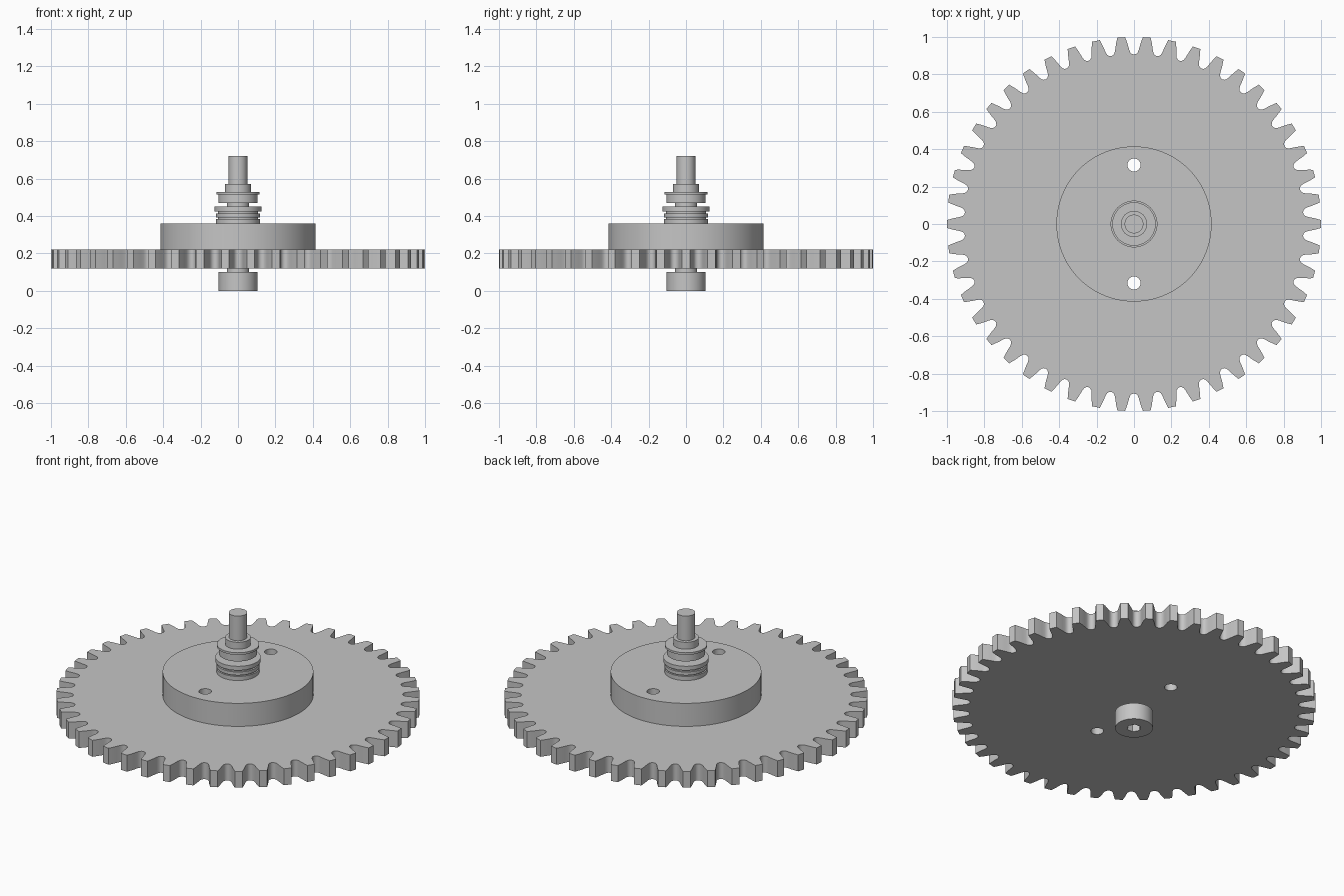
import bpy, bmesh
from math import cos, sin, pi, tau, radians

cube = bpy.data.objects.get("Cube")
if cube:
    bpy.data.objects.remove(cube, do_unlink=True)

# Single plain metal colour
GREY = (0.56, 0.56, 0.56, 1.0)
metal = bpy.data.materials.new("grey metal")
metal.use_nodes = True
metal.diffuse_color = GREY
metal.node_tree.nodes["Principled BSDF"].inputs["Base Color"].default_value = GREY


def finish(name, bm):
    bmesh.ops.remove_doubles(bm, verts=bm.verts, dist=1e-5)
    bmesh.ops.recalc_face_normals(bm, faces=bm.faces)
    mesh = bpy.data.meshes.new(name)
    bm.to_mesh(mesh)
    bm.free()
    mesh.materials.append(metal)
    obj = bpy.data.objects.new(name, mesh)
    bpy.context.collection.objects.link(obj)
    return obj


def prism(name, outline, z0, z1):
    """Extrude a flat outline of (x, y) points from z0 to z1."""
    bm = bmesh.new()
    face = bm.faces.new([bm.verts.new((x, y, z0)) for x, y in outline])
    out = bmesh.ops.extrude_face_region(bm, geom=[face])
    top = [v for v in out["geom"] if isinstance(v, bmesh.types.BMVert)]
    bmesh.ops.translate(bm, verts=top, vec=(0, 0, z1 - z0))
    return finish(name, bm)


def circle(radius, sides, cx=0, cy=0):
    return [(cx + radius * cos(tau * i / sides), cy + radius * sin(tau * i / sides))
            for i in range(sides)]


def lathe(name, steps, sides=64):
    """Stack of coaxial steps (radius, z0, z1) as one turned solid."""
    profile = [(0, steps[0][1])]
    for r, z0, z1 in steps:
        profile += [(r, z0), (r, z1)]
    profile.append((0, steps[-1][2]))
    bm = bmesh.new()
    verts = [bm.verts.new((r, 0, z)) for r, z in profile]
    edges = [bm.edges.new(pair) for pair in zip(verts, verts[1:])]
    bmesh.ops.spin(bm, geom=verts + edges, cent=(0, 0, 0), axis=(0, 0, 1),
                   angle=tau, steps=sides, use_duplicate=False)
    return finish(name, bm)


def cut(obj, cutters):
    """Subtract the cutters for good and discard them."""
    for cutter in cutters:
        cutter.hide_render = True
        mod = obj.modifiers.new("cut", "BOOLEAN")
        mod.operation, mod.solver, mod.object = "DIFFERENCE", "EXACT", cutter
        bpy.context.view_layer.objects.active = obj
        bpy.ops.object.modifier_apply(modifier=mod.name)
        bpy.data.objects.remove(cutter, do_unlink=True)


def pin_holes(obj):
    cut(obj, [prism("pin_hole_cutter", circle(0.035, 32, 0, y), 0.05, 0.5)
              for y in (-0.315, 0.315)])


# Gear plate: one tooth flank (radius, angle from tooth centre), mirrored and repeated
TEETH = 46
FLANK = [(1.0, 0.021), (0.975, 0.029), (0.95, 0.036), (0.93, 0.041),
         (0.917, 0.047), (0.909, 0.056)]
tooth = [(r, -a) for r, a in reversed(FLANK)] + FLANK + [(0.906, pi / TEETH)]
outline = []
for i in range(TEETH):
    base = tau * i / TEETH
    outline += [(r * cos(base + a), r * sin(base + a)) for r, a in tooth]
gear_plate = prism("gear_plate", outline, 0.12, 0.22)
pin_holes(gear_plate)

# Raised hub disc on the plate
hub_disc = prism("hub_disc", circle(0.415, 96), 0.22, 0.36)
pin_holes(hub_disc)

# Spindle running through the gear
spindle = lathe("spindle", [(0.06, 0.05, 0.57), (0.05, 0.57, 0.72)])

# Lower grooved collar, and the flanged bushing above it
lower_collar = lathe("lower_collar", [
    (0.118, 0.36, 0.385), (0.108, 0.385, 0.392), (0.118, 0.392, 0.412),
    (0.107, 0.412, 0.425), (0.125, 0.425, 0.45)])
upper_bushing = lathe("upper_bushing", [
    (0.105, 0.47, 0.515), (0.116, 0.515, 0.528), (0.07, 0.528, 0.57)])

# Bolt head under the plate with a hexagonal socket
bolt_head = lathe("bolt_head", [(0.104, 0.0, 0.1)])
cut(bolt_head, [prism("socket_cutter", circle(0.04, 6), -0.05, 0.05)])

# Smooth round walls, crisp edges
parts = [gear_plate, hub_disc, spindle, lower_collar, upper_bushing, bolt_head]
bpy.ops.object.select_all(action="DESELECT")
for part in parts:
    part.select_set(True)
bpy.context.view_layer.objects.active = gear_plate
bpy.ops.object.shade_smooth_by_angle(angle=radians(30))
